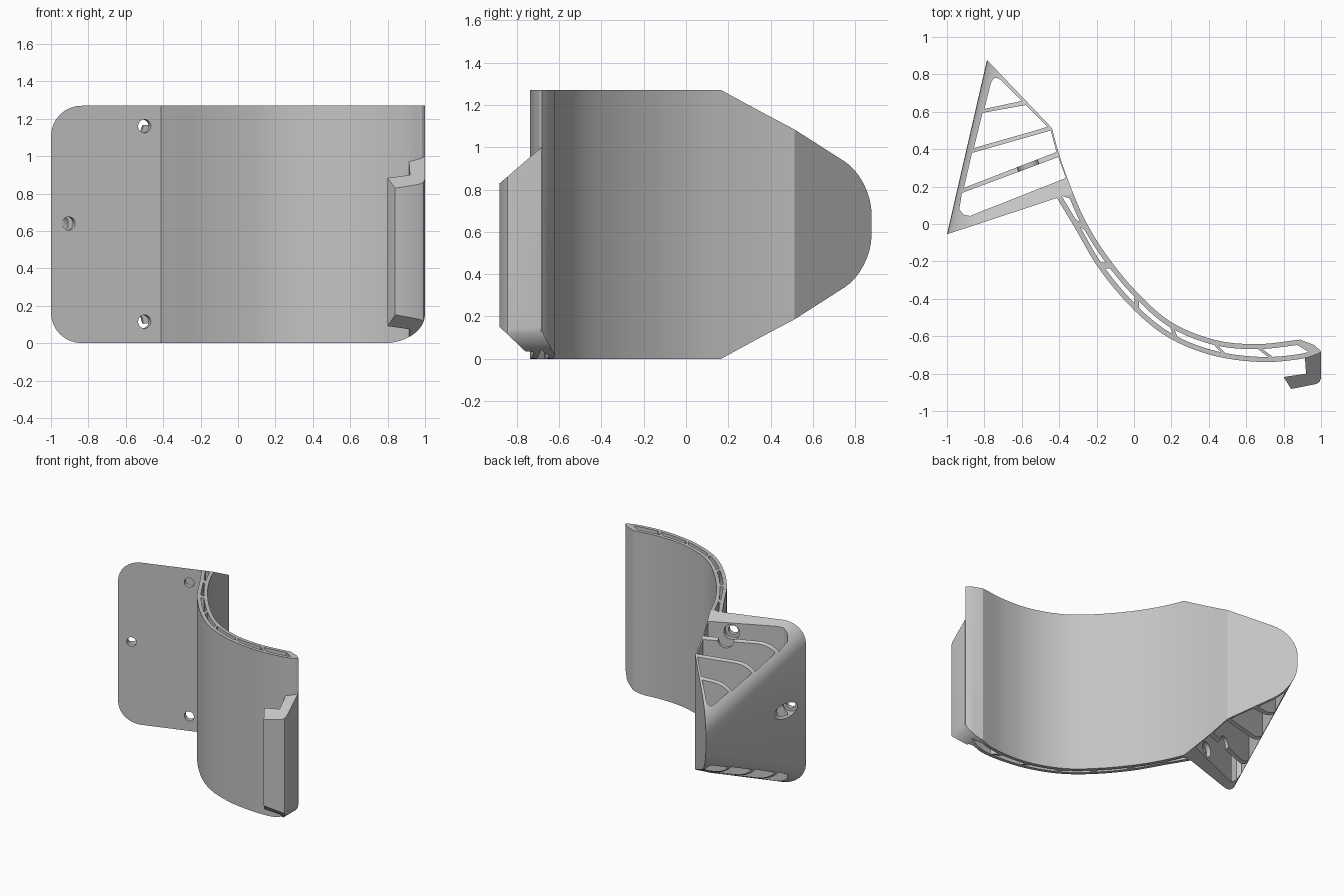
import bpy, bmesh, math
from mathutils import Vector

cube = bpy.data.objects.get("Cube")
if cube:
    bpy.data.objects.remove(cube, do_unlink=True)

HEIGHT = 1.27
WALL = 0.027
A, B, C, D = (Vector(p) for p in ((-.786, .877), (-1, -.055), (-.412, .139), (-.439, .513)))
E = (C - B).normalized()              # along the mounting panel
N = Vector((-E.y, E.x))               # away from the panel, into the bracket

grey = bpy.data.materials.new("plain grey")
grey.diffuse_color = (.55, .55, .55, 1)
grey.use_nodes = True
grey.node_tree.nodes["Principled BSDF"].inputs["Base Color"].default_value = (.55, .55, .55, 1)


def finish(name, bm):
    bmesh.ops.recalc_face_normals(bm, faces=bm.faces)
    mesh = bpy.data.meshes.new(name)
    bm.to_mesh(mesh)
    bm.free()
    mesh.materials.append(grey)
    ob = bpy.data.objects.new(name, mesh)
    bpy.context.collection.objects.link(ob)
    return ob


def add_prism(bm, low, high):
    lo = [bm.verts.new(p) for p in low]
    hi = [bm.verts.new(p) for p in high]
    bm.faces.new(lo)
    bm.faces.new(hi)
    for i in range(len(lo)):
        j = (i + 1) % len(lo)
        bm.faces.new((lo[i], lo[j], hi[j], hi[i]))


def prisms(name, outlines, bottom, top):
    """Upright prisms whose end heights are functions of the outline point."""
    bm = bmesh.new()
    for pts in outlines:
        add_prism(bm, [(p[0], p[1], bottom(p)) for p in pts],
                  [(p[0], p[1], top(p)) for p in pts])
    return finish(name, bm)


def combine(target, tool, operation):
    mod = target.modifiers.new("combine", "BOOLEAN")
    mod.operation, mod.solver, mod.object = operation, "EXACT", tool
    bpy.context.view_layer.objects.active = target
    bpy.ops.object.modifier_apply(modifier=mod.name)
    bpy.data.objects.remove(tool, do_unlink=True)


def spline(points, steps=5):
    p = [Vector(q) for q in points]
    p = [2 * p[0] - p[1]] + p + [2 * p[-1] - p[-2]]
    out = []
    for a, b, c, d in zip(p, p[1:], p[2:], p[3:]):
        for k in range(steps):
            t = k / steps
            out.append(.5 * (2 * b + (c - a) * t + (2 * a - 5 * b + 4 * c - d) * t * t
                             + (3 * b - a - 3 * c + d) * t ** 3))
    return out + [p[-2]]


def inset(path, w):
    out = []
    for i, p in enumerate(path):
        t = (path[min(i + 1, len(path) - 1)] - path[max(i - 1, 0)]).normalized()
        out.append(p + Vector((-t.y, t.x)) * w)
    return out


def span(path, x0, x1):
    """Part of a path between two x positions."""
    def at(x):
        for a, b in zip(path, path[1:]):
            if a.x <= x <= b.x:
                return a.lerp(b, (x - a.x) / (b.x - a.x))
        return path[-1]
    return [at(x0)] + [p for p in path if x0 + .003 < p.x < x1 - .003] + [at(x1)]


# Outline: triangular bracket running into a curved double-walled band
lower = spline([C, (-.316, -.021), (-.182, -.246), (.005, -.465), (.198, -.615),
                (.433, -.706), (.684, -.738), (.888, -.722), (.984, -.695)])
upper = spline([D, (-.396, .358), (-.332, .182), (-.262, .021), (-.155, -.155), (.005, -.353),
                (.198, -.524), (.433, -.62), (.663, -.642), (.888, -.618)])
tip = [Vector((.963, -.647)), Vector((1, -.68))]
outline = [A + (A - D) * .2, B + (A - D) * .2, B + (B - C) * .2] + lower + tip[::-1] + upper[::-1]
body = prisms("curved_bracket", [outline], lambda p: -.1, lambda p: HEIGHT + .1)

# Hook on the free edge, chamfered at both ends
hook_outline = [(.93, -.69), (.914, -.717), (.92, -.80), (.80, -.818), (.84, -.882),
                (.973, -.856), (.993, -.843), (1, -.823), (1, -.684)]
hook = prisms("hook", [hook_outline], lambda p: .15 - .95 * (p[1] + .88),
              lambda p: .83 + .86 * (p[1] + .88))
combine(body, hook, "UNION")

# Envelope: tapers the bracket away from the panel and rounds its outer edge
AB = A - B
shear = AB.dot(E) / AB.dot(N)
bm = bmesh.new()
section = [(-3, 0), (0, 0), (.84, .43), (.84, HEIGHT - .43), (0, HEIGHT), (-3, HEIGHT)]
near, far = [], []
for d, z in section:
    p = B + N * d + E * (d * shear)
    q = p + E * 5
    near.append((p.x, p.y, z))
    far.append((q.x, q.y, z))
add_prism(bm, near, far)
bm.verts.ensure_lookup_table()
rim = [bm.edges.get((bm.verts[i], bm.verts[i + 1])) for i in (0, 1, 3, 4)]
bmesh.ops.bevel(bm, geom=rim, offset=.15, segments=8, profile=.5, affect="EDGES",
                clamp_overlap=False)
combine(body, finish("envelope", bm), "INTERSECT")

# Rounded lower corner beside the hook
bm = bmesh.new()
arc = [(.78 + .22 * math.sin(t), .155 - .155 * math.cos(t))
       for t in (math.pi / 2 * k / 10 for k in range(11))]
arc += [(1.1, .155), (1.1, -.1), (.78, -.1)]
add_prism(bm, [(x, -1, z) for x, z in arc], [(x, -.4, z) for x, z in arc])
combine(body, finish("corner_cutter", bm), "DIFFERENCE")

# Open cells: four in the bracket, seven along the band
cells = [
    [(-.80, .615), (-.765, .755), (-.752, .778), (-.735, .782), (-.715, .772), (-.60, .658)],
    [(-.856, .406), (-.81, .594), (-.578, .636), (-.462, .519)],
    [(-.909, .193), (-.866, .38), (-.445, .50), (-.415, .385)],
    [(-.877, .043), (-.912, .05), (-.934, .078), (-.92, .166), (-.405, .358), (-.364, .246)],
]
low_in, up_in = inset(lower, WALL), inset(upper, -WALL)
ribs = [(-.40, -.355), (-.30, -.275), (-.165, -.14), (.016, .016), (.22, .205),
        (.475, .44), (.73, .675), (.945, .885)]
GAP = .012
for (l0, u0), (l1, u1) in zip(ribs, ribs[1:]):
    cells.append(span(low_in, l0 + GAP, l1 - GAP) + span(up_in, u0 + GAP, u1 - GAP)[::-1])
combine(body, prisms("cell_cutter", cells, lambda p: -.2, lambda p: HEIGHT + .2), "DIFFERENCE")


# Screw holes with wider tool access behind the panel
def drill(x, z, radius, start, end):
    foot = B + E * ((x - B.x) / E.x)
    bm = bmesh.new()
    rings = []
    for d in (start, end):
        mid = foot + N * d
        rings.append([(mid.x + E.x * radius * math.cos(a), mid.y + E.y * radius * math.cos(a),
                       z + radius * math.sin(a)) for a in
                      (math.tau * k / 24 for k in range(24))])
    add_prism(bm, *rings)
    combine(body, finish("drill", bm), "DIFFERENCE")


for x, z in ((-.5, 1.16), (-.905, .64), (-.5, .115)):
    drill(x, z, .036, -.1, .2)
    drill(x, z, .058, .04, .6)

bpy.ops.object.select_all(action="DESELECT")
body.select_set(True)
bpy.context.view_layer.objects.active = body
bpy.ops.object.shade_smooth_by_angle(angle=math.radians(25))
